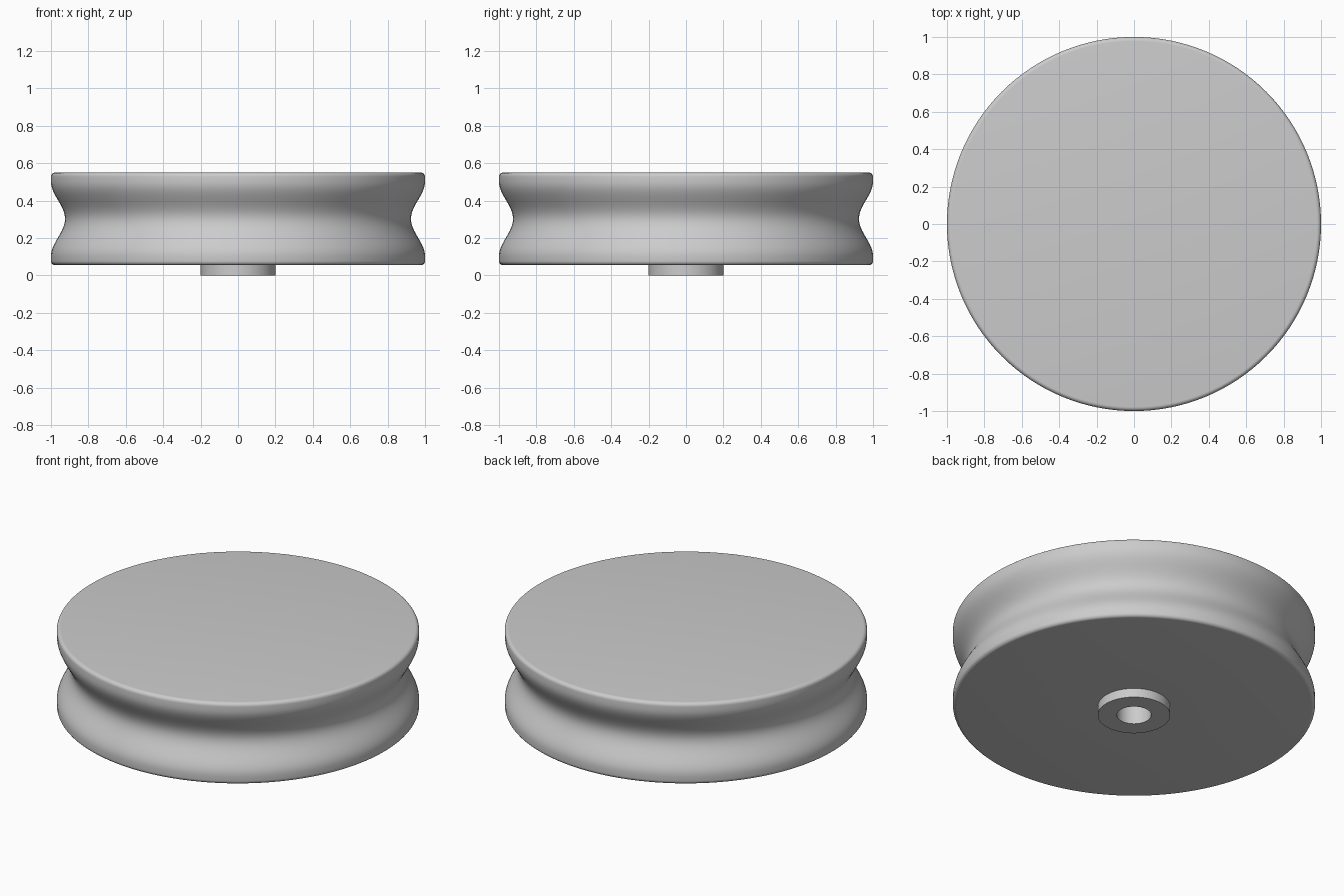
import bpy, bmesh, math

cube = bpy.data.objects.get("Cube")
if cube:
    bpy.data.objects.remove(cube, do_unlink=True)

# Single plain grey
grey = bpy.data.materials.new("plain grey")
grey.use_nodes = True
colour = (0.6, 0.6, 0.6, 1)
grey.diffuse_color = colour
grey.node_tree.nodes["Principled BSDF"].inputs["Base Color"].default_value = colour


def lathe(name, profile, steps=128):
    """Spin a (radius, height) profile around the z axis."""
    bm = bmesh.new()
    verts = [bm.verts.new((r, 0, z)) for r, z in profile]
    edges = [bm.edges.new(pair) for pair in zip(verts, verts[1:])]
    bmesh.ops.spin(bm, geom=verts + edges, cent=(0, 0, 0), axis=(0, 0, 1),
                   angle=math.tau, steps=steps, use_duplicate=False)
    bmesh.ops.remove_doubles(bm, verts=bm.verts, dist=1e-4)
    bmesh.ops.recalc_face_normals(bm, faces=bm.faces)
    mesh = bpy.data.meshes.new(name)
    bm.to_mesh(mesh)
    bm.free()
    obj = bpy.data.objects.new(name, mesh)
    bpy.context.collection.objects.link(obj)
    mesh.materials.append(grey)
    bpy.ops.object.select_all(action="DESELECT")
    obj.select_set(True)
    bpy.context.view_layer.objects.active = obj
    bpy.ops.object.shade_smooth_by_angle(angle=math.radians(30))
    return obj


BOTTOM, TOP, FILLET = 0.055, 0.55, 0.022
MIDDLE = (BOTTOM + TOP) / 2
GROOVE_DEPTH, GROOVE_HALF = 0.075, 0.2
BOSS, HOLE, HOLE_TOP = 0.2, 0.095, 0.4


def fillet(z, start):
    """Quarter circle on the rim, centred at height z."""
    return [(1 - FILLET + FILLET * math.cos(a), z + FILLET * math.sin(a))
            for a in (start + math.pi / 2 * i / 6 for i in range(7))]


# Rim groove: a smooth wave between the two rounded flanges
groove = []
for i in range(33):
    t = i / 16 - 1
    groove.append((1 - GROOVE_DEPTH * (1 + math.cos(math.pi * t)) / 2,
                   MIDDLE + GROOVE_HALF * t))

# Knob body with its mounting boss and blind screw hole
lathe("knob_body",
      [(0, HOLE_TOP), (HOLE, HOLE_TOP), (HOLE, 0), (BOSS, 0), (BOSS, BOTTOM)]
      + fillet(BOTTOM + FILLET, -math.pi / 2)
      + groove
      + fillet(TOP - FILLET, 0)
      + [(0, TOP)])
